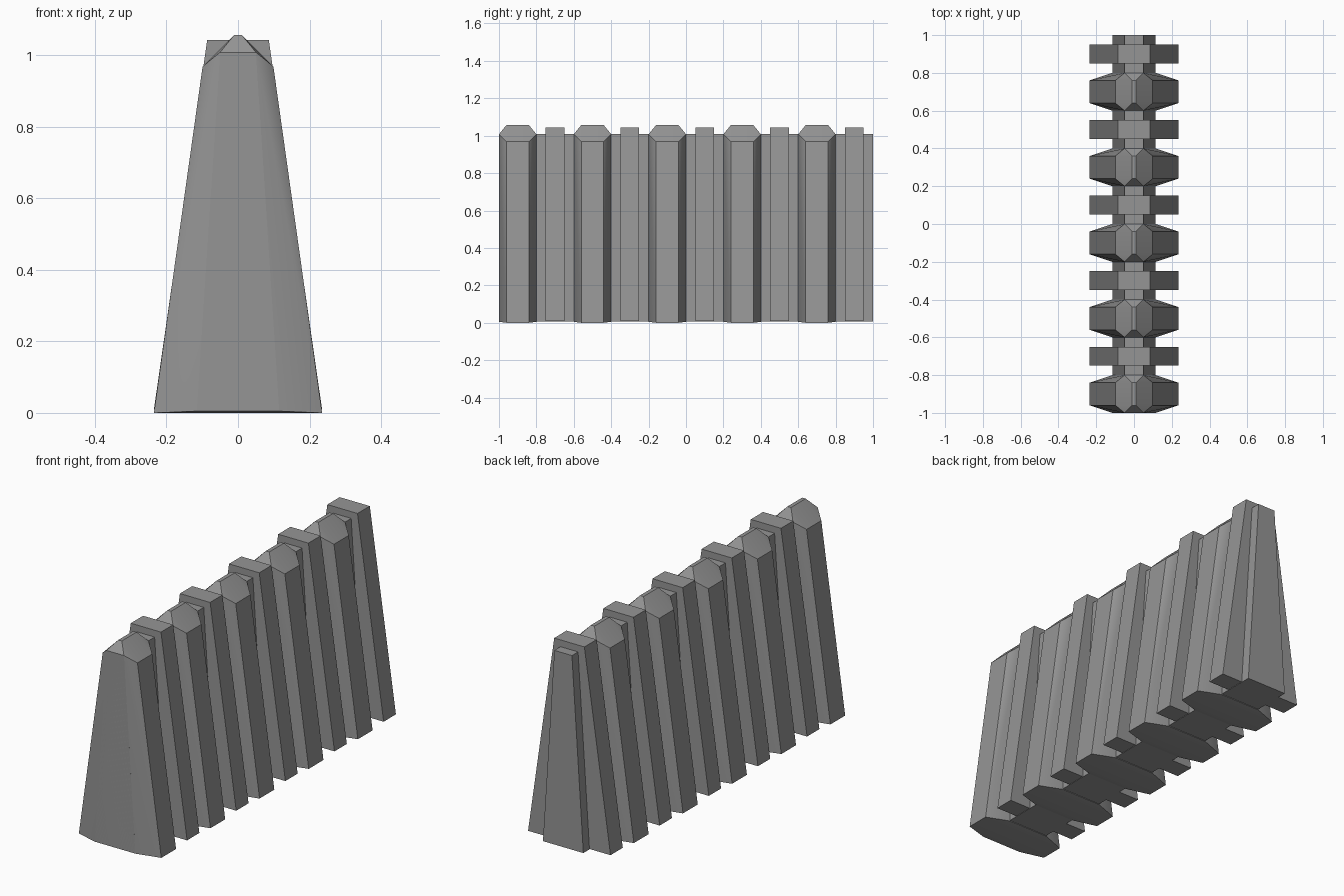
import bpy
import bmesh
from math import radians

cube = bpy.data.objects.get("Cube")
if cube:
    bpy.data.objects.remove(cube, do_unlink=True)

concrete = bpy.data.materials.new("concrete_grey")
concrete.use_nodes = True
grey = (0.3, 0.3, 0.3, 1)
concrete.diffuse_color = grey
concrete.node_tree.nodes["Principled BSDF"].inputs["Base Color"].default_value = grey


def hull_part(name, points):
    """Convex solid through the points, mirrored in x and y."""
    bm = bmesh.new()
    for x, y, z in points:
        for sx in (-1, 1):
            for sy in (-1, 1):
                bm.verts.new((sx * x, sy * y, z))
    bmesh.ops.convex_hull(bm, input=bm.verts)
    bmesh.ops.dissolve_limit(bm, angle_limit=radians(1), verts=bm.verts, edges=bm.edges)
    bmesh.ops.recalc_face_normals(bm, faces=bm.faces)
    mesh = bpy.data.meshes.new(name)
    bm.to_mesh(mesh)
    bm.free()
    mesh.materials.append(concrete)
    obj = bpy.data.objects.new(name, mesh)
    bpy.context.collection.objects.link(obj)
    bpy.ops.object.select_all(action="DESELECT")
    obj.select_set(True)
    bpy.context.view_layer.objects.active = obj
    bpy.ops.object.shade_smooth_by_angle(angle=radians(30))
    return obj


def repeat(first, name, start, count, step):
    first.location.y = start
    for i in range(1, count):
        copy = first.copy()
        copy.name = f"{name}_{i + 1}"
        copy.location.y = start + i * step
        bpy.context.collection.objects.link(copy)


# Continuous tapered wall core
hull_part("wall_core", [(0.115, 1, 0.008), (0.05, 1, 1.008)])

# Chamfered pillars with faceted caps
pillar = hull_part("pillar_1", [
    (0.115, 0.1, 0.005), (0.235, 0.06, 0.0),    # foot
    (0.05, 0.1, 1.008), (0.099, 0.06, 0.968),   # shoulder
    (0.01, 0.06, 1.057),                        # ridge
])
repeat(pillar, "pillar", -0.9, 5, 0.4)

# Plain flat-topped ribs between the pillars
rib = hull_part("rib_1", [(0.235, 0.05, 0.01), (0.086, 0.05, 1.043)])
repeat(rib, "rib", -0.7, 5, 0.4)
